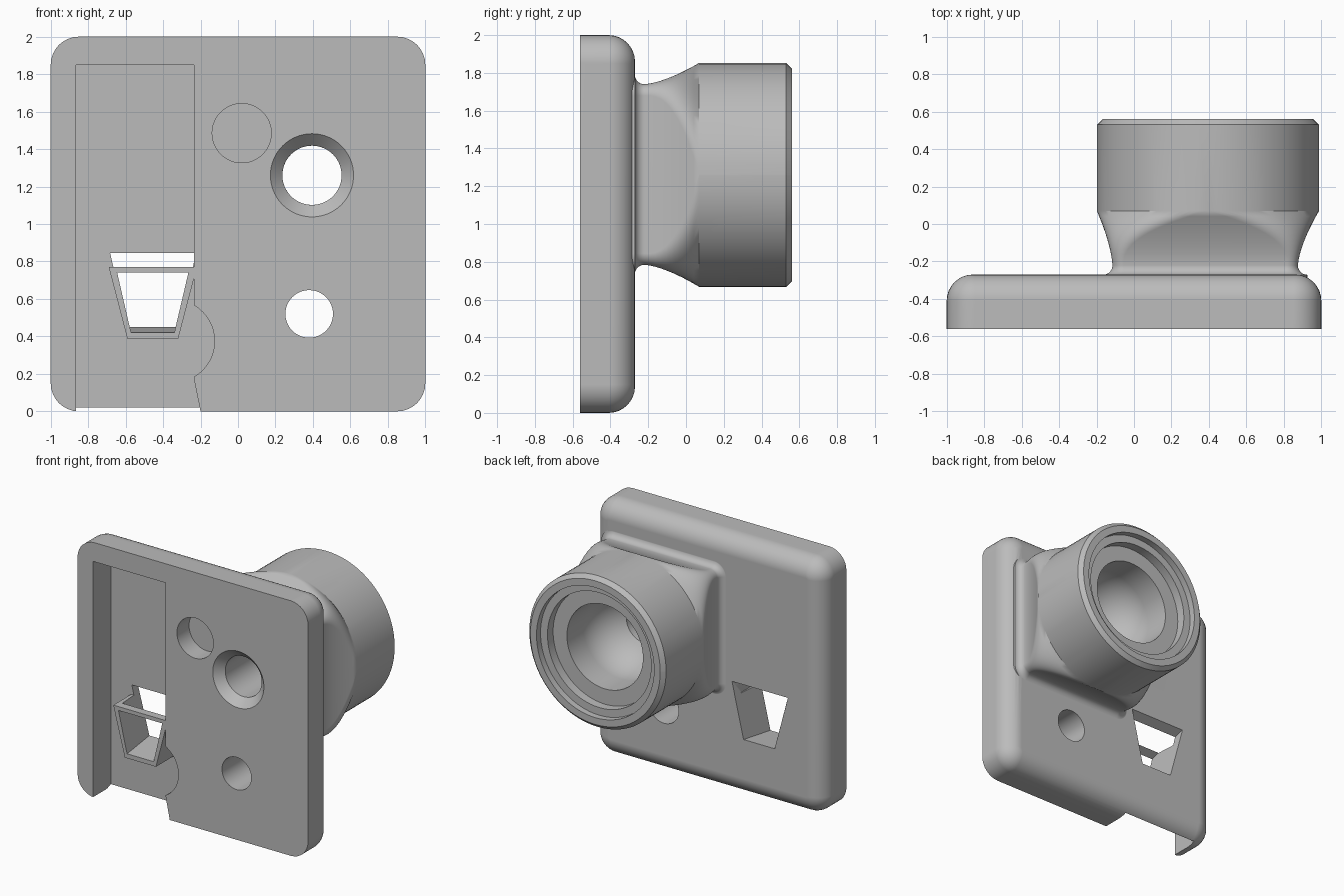
import bpy, bmesh
from math import sin, cos, pi, radians
from mathutils import Vector

cube = bpy.data.objects.get("Cube")
if cube:
    bpy.data.objects.remove(cube, do_unlink=True)

grey = bpy.data.materials.new("light grey")
grey.use_nodes = True
colour = (0.5, 0.5, 0.5, 1)
grey.diffuse_color = colour
grey.node_tree.nodes["Principled BSDF"].inputs["Base Color"].default_value = colour


def rounded_rect(cx, cz, hx, hz, r, steps):
    """Outline in the x-z plane with rounded corners."""
    points = []
    for corner, (sx, sz) in enumerate([(1, 1), (-1, 1), (-1, -1), (1, -1)]):
        for i in range(steps + 1):
            a = (corner + i / steps) * pi / 2
            points.append((cx + sx * (hx - r) + r * cos(a),
                           cz + sz * (hz - r) + r * sin(a)))
    return points


def circle(cx, cz, r, n=80):
    return [(cx + r * cos(2 * pi * i / n), cz + r * sin(2 * pi * i / n)) for i in range(n)]


def loft(name, sections):
    """Solid through a list of (y, outline) sections."""
    bm = bmesh.new()
    rings = [[bm.verts.new((x, y, z)) for x, z in outline] for y, outline in sections]
    for a, b in zip(rings, rings[1:]):
        for i in range(len(a)):
            j = (i + 1) % len(a)
            bm.faces.new((a[i], a[j], b[j], b[i]))
    bm.faces.new(rings[0])
    bm.faces.new(rings[-1])
    bmesh.ops.recalc_face_normals(bm, faces=bm.faces)
    mesh = bpy.data.meshes.new(name)
    bm.to_mesh(mesh)
    bm.free()
    mesh.materials.append(grey)
    obj = bpy.data.objects.new(name, mesh)
    bpy.context.collection.objects.link(obj)
    return obj


def combine(target, other, operation):
    """Apply a boolean and discard the helper."""
    mod = target.modifiers.new("boolean", 'BOOLEAN')
    mod.operation, mod.solver, mod.object = operation, 'EXACT', other
    bpy.context.view_layer.objects.active = target
    bpy.ops.object.modifier_apply(modifier=mod.name)
    bpy.data.objects.remove(other, do_unlink=True)


FRONT, BACK = -0.56, -0.27
BX, BZ, BR = 0.395, 1.26, 0.593   # barrel axis and radius

# Plate with rounded corners and a filleted back edge
fillet, corner = 0.14, 0.15
sections = [(FRONT, rounded_rect(0, 1, 1, 1, corner, 8))]
for i in range(9):
    a = i / 8 * pi / 2
    inset = fillet * (1 - cos(a))
    sections.append((BACK - fillet + fillet * sin(a),
                     rounded_rect(0, 1, 1 - inset, 1 - inset, corner - inset, 8)))
body = loft("mount_body", sections)

# Square neck flaring from the plate and blending into the round barrel
NX, NZ, HX, HZ, NR, flare = 0.38, 1.262, 0.495, 0.478, 0.06, 0.05
sections = [(-0.4, rounded_rect(NX, NZ, HX + flare, HZ + flare, NR + flare, 20))]
for i in range(7):
    a = i / 6 * pi / 2
    out = flare * (1 - sin(a))
    sections.append((BACK - 0.001 + flare * (1 - cos(a)),
                     rounded_rect(NX, NZ, HX + out, HZ + out, NR + out, 20)))
for i in range(1, 11):
    t = i / 10
    mix = lambda a, b, p: a + (b - a) * t ** p
    sections.append((-0.22 + 0.29 * t,
                     rounded_rect(mix(NX, BX, 1.5), mix(NZ, BZ, 1.5), mix(HX, BR, 1.5),
                                  mix(HZ, BR, 1.5), mix(NR, BR - 0.003, 2.2), 20)))
for y, r in [(0.53, BR), (0.56, BR - 0.03)]:
    sections.append((y, rounded_rect(BX, BZ, r, r, r - 0.003, 20)))
combine(body, loft("neck_and_barrel", sections), 'UNION')

# Stepped bore with a spherical seat and a countersunk front hole
profile = [(0.242, FRONT - 0.02), (0.158, -0.496)]
for i in range(13):
    a = radians(28.6 + (90 - 28.6) * i / 12)
    profile.append((0.33 * sin(a), 0.24 - 0.33 * cos(a)))
profile += [(0.33, 0.44), (0.45, 0.44), (0.45, 0.51), (0.51, 0.51), (0.51, 0.6)]
combine(body, loft("bore", [(y, circle(BX, BZ, r)) for r, y in profile]), 'DIFFERENCE')

# Blind hole and through hole
for x, z, r, depth in [(0.02, 1.485, 0.158, 0.15), (0.38, 0.52, 0.127, 0.5)]:
    hole = loft("hole", [(FRONT - 0.05, circle(x, z, r, 48)), (FRONT + depth, circle(x, z, r, 48))])
    combine(body, hole, 'DIFFERENCE')

# Slide pocket, leaving the trapezoid boss and a finger notch in its wall
outline = [(-0.865, -0.1), (-0.865, 1.85), (-0.235, 1.85), (-0.235, 0.77), (-0.69, 0.77),
           (-0.59, 0.385), (-0.32, 0.385), (-0.235, 0.71)]
for i in range(17):
    a = radians(60 - 120 * i / 16)
    outline.append((-0.345 + 0.22 * cos(a), 0.375 + 0.22 * sin(a)))
outline += [(-0.235, 0.17), (-0.2, 0), (-0.177, -0.1)]
combine(body, loft("pocket", [(FRONT - 0.05, outline), (-0.34, outline)]), 'DIFFERENCE')

# Trapezoid window rising toward the back
front = [(-0.645, 0.74), (-0.265, 0.74), (-0.34, 0.42), (-0.57, 0.42)]
back = [(-0.695, 0.88), (-0.21, 0.88), (-0.31, 0.45), (-0.58, 0.45)]
window = []
for t in (-0.1, 1.1):
    quad = [Vector(f).lerp(Vector(b), t) if 0 <= t <= 1 else Vector(f) + (Vector(b) - Vector(f)) * t
            for f, b in zip(front, back)]
    window.append((FRONT + (BACK - FRONT) * t, quad))
combine(body, loft("window", window), 'DIFFERENCE')

# Smooth curved faces, keep edges sharp
bpy.ops.object.select_all(action='DESELECT')
body.select_set(True)
bpy.context.view_layer.objects.active = body
bpy.ops.object.shade_smooth_by_angle(angle=radians(30))
body.modifiers.new("weighted_normals", 'WEIGHTED_NORMAL').keep_sharp = True
